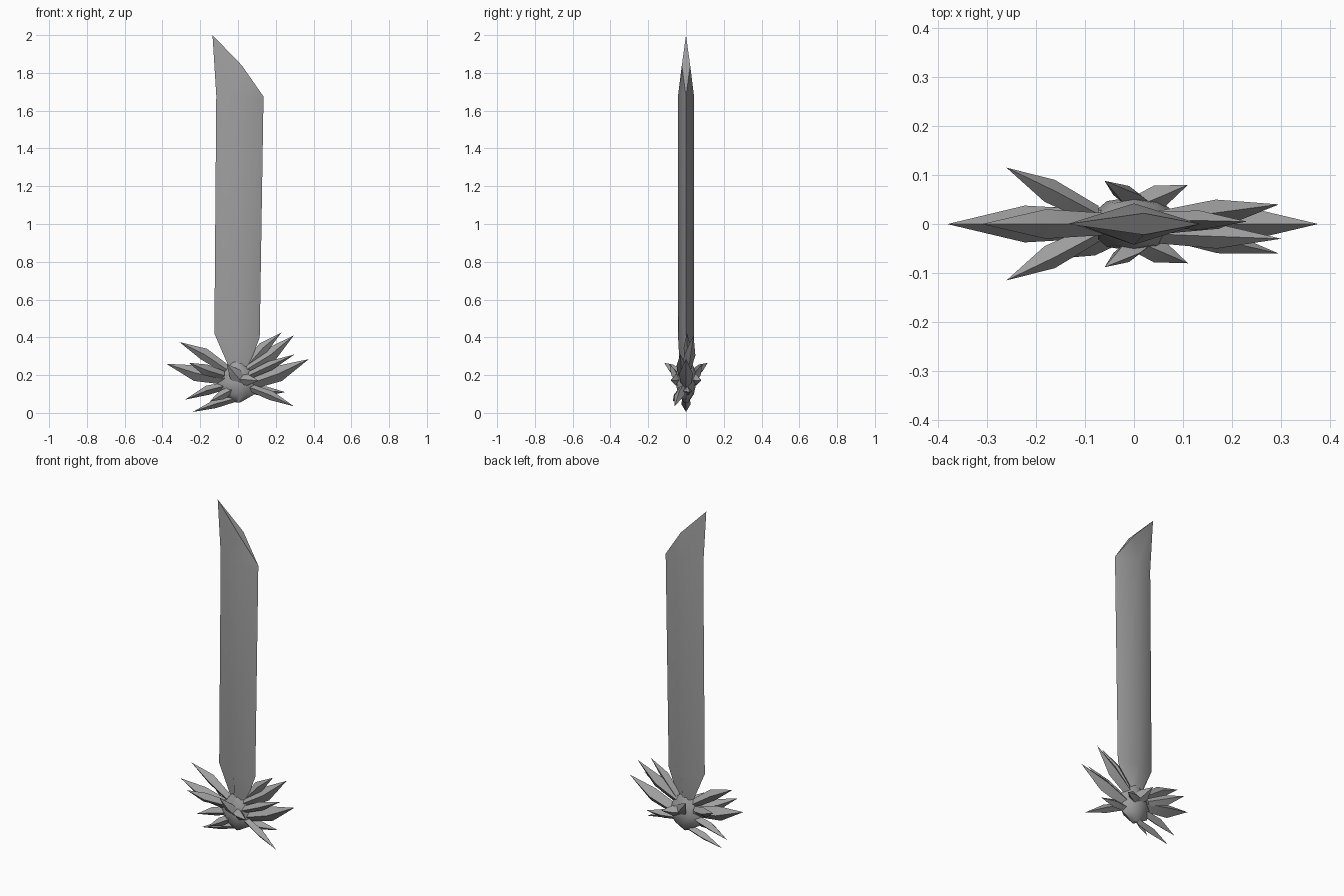
import bpy
import bmesh
from mathutils import Vector

cube = bpy.data.objects.get("Cube")
if cube:
    bpy.data.objects.remove(cube, do_unlink=True)

grey = bpy.data.materials.new("dull_grey")
grey.use_nodes = True
grey.diffuse_color = (0.35, 0.35, 0.35, 1)
grey.node_tree.nodes["Principled BSDF"].inputs["Base Color"].default_value = (0.35, 0.35, 0.35, 1)


def finish(bm, name, angle):
    """Weld, orient and smooth a mesh, then add it to the scene."""
    bmesh.ops.remove_doubles(bm, verts=bm.verts, dist=0.0005)
    bmesh.ops.recalc_face_normals(bm, faces=bm.faces)
    mesh = bpy.data.meshes.new(name)
    bm.to_mesh(mesh)
    bm.free()
    mesh.materials.append(grey)
    obj = bpy.data.objects.new(name, mesh)
    bpy.context.collection.objects.link(obj)
    bpy.ops.object.select_all(action='DESELECT')
    obj.select_set(True)
    bpy.context.view_layer.objects.active = obj
    bpy.ops.object.shade_smooth_by_angle(angle=angle)
    return obj


def loft(name, rings, angle=0.9):
    """Skin a list of equal rings and close both ends."""
    bm = bmesh.new()
    loops = [[bm.verts.new(p) for p in ring] for ring in rings]
    for a, b in zip(loops, loops[1:]):
        for i in range(len(a)):
            j = (i + 1) % len(a)
            bm.faces.new((a[i], a[j], b[j], b[i]))
    bm.faces.new(loops[0][::-1])
    bm.faces.new(loops[-1])
    return finish(bm, name, angle)


# Blade: diamond section rings (left edge, ridge, right edge, half thickness)
def blade_ring(left, middle, right, thick):
    return [(left[0], 0, left[1]), (middle[0], -thick, middle[1]),
            (right[0], 0, right[1]), (middle[0], thick, middle[1])]


loft("blade", [
    blade_ring((-0.03, 0.2), (0, 0.19), (0.04, 0.2), 0.03),
    blade_ring((-0.125, 0.42), (0, 0.4), (0.115, 0.4), 0.042),
    blade_ring((-0.115, 1.68), (0, 1.68), (0.135, 1.67), 0.042),
    blade_ring((-0.135, 2.0), (0.02, 1.84), (0.135, 1.675), 0.022),
])


# Leaf spike: bowed diamond section running from root to tip
def spike(name, root, tip, width, thick, bow=0.0):
    root, tip = Vector(root), Vector(tip)
    along = (tip - root).normalized()
    across = along.cross(Vector((0, 1, 0))).normalized()
    if across.z < 0:
        across.negate()
    out = across.cross(along).normalized()
    rings = []
    for t, s in ((0, 0.75), (0.5, 1.0), (1, 0.005)):
        c = root.lerp(tip, t) + across * bow * 4 * t * (1 - t)
        w, d = across * width * s / 2, out * thick * s / 2
        rings.append([c - w, c - d, c + w, c + d])
    loft(name, rings)


# Central spikes fanned out to both sides: root, tip, width, thickness, bow
fan = [
    ((-0.06, 0, 0.23), (-0.31, 0, 0.375), 0.065, 0.06, 0.01),
    ((-0.06, 0, 0.18), (-0.38, 0, 0.26), 0.085, 0.075, -0.01),
    ((-0.04, 0, 0.15), (-0.28, 0.01, 0.07), 0.05, 0.06, 0.01),
    ((0.0, 0, 0.08), (-0.24, 0, 0.005), 0.045, 0.05, 0.005),
    ((0.05, 0.01, 0.25), (0.23, 0.005, 0.425), 0.06, 0.04, 0.01),
    ((0.03, 0, 0.22), (0.295, 0.04, 0.41), 0.08, 0.06, -0.012),
    ((0.04, -0.02, 0.19), (0.3, -0.03, 0.31), 0.05, 0.05, 0),
    ((0.05, 0, 0.15), (0.375, 0, 0.285), 0.085, 0.075, -0.01),
    ((0.05, 0, 0.12), (0.25, 0.02, 0.11), 0.05, 0.05, 0),
    ((0.05, -0.01, 0.14), (0.295, -0.06, 0.035), 0.05, 0.05, 0.005),
    ((-0.02, -0.02, 0.13), (-0.15, -0.07, 0.06), 0.05, 0.04, 0),
]
for i, values in enumerate(fan):
    spike(f"fan_spike_{i + 1}", *values)

# Short spikes paired on the front and back
pairs = [
    ((-0.08, 0.02, 0.2), (-0.26, 0.115, 0.265), 0.06, 0.05, -0.005),
    ((0.03, 0.03, 0.15), (-0.06, 0.088, 0.26), 0.07, 0.04, 0),
    ((-0.01, 0.03, 0.18), (0.11, 0.08, 0.17), 0.06, 0.05, 0),
]
for side, label in ((-1, "front"), (1, "back")):
    for i, (root, tip, *rest) in enumerate(pairs):
        flip = lambda p: (p[0], p[1] * side, p[2])
        spike(f"{label}_spike_{i + 1}", flip(root), flip(tip), *rest)

# Faceted hub that gathers the spikes: height, half width, half depth
hub = []
for z, w, d in ((0.055, 0.012, 0.012), (0.1, 0.09, 0.042),
                (0.16, 0.11, 0.055), (0.22, 0.08, 0.05), (0.27, 0.03, 0.03)):
    hub.append([(-w, 0, z), (-w / 2, -d * 0.85, z), (0, -d, z), (w / 2, -d * 0.85, z),
                (w, 0, z), (w / 2, d * 0.85, z), (0, d, z), (-w / 2, d * 0.85, z)])
loft("hub", hub)
